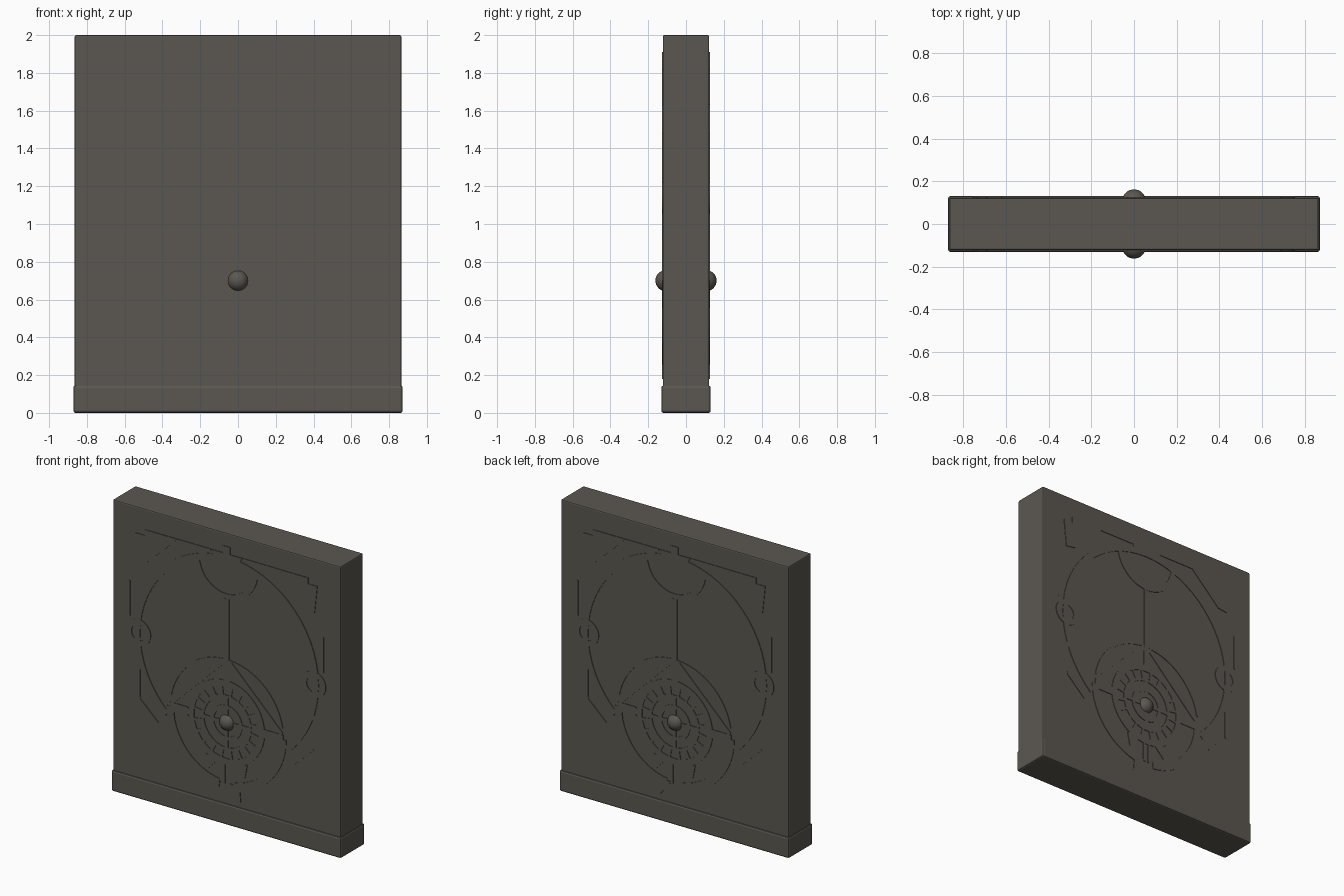
import bpy, bmesh
from math import sin, cos, radians, pi
from mathutils import Vector

cube = bpy.data.objects.get("Cube")
if cube:
    bpy.data.objects.remove(cube, do_unlink=True)

stone = bpy.data.materials.new("dark stone")
stone.use_nodes = True
colour = (0.105, 0.096, 0.082, 1)
stone.diffuse_color = colour
stone.node_tree.nodes["Principled BSDF"].inputs["Base Color"].default_value = colour

FACE = 0.121      # depth of the flat panel
RELIEF = 0.127    # depth of the raised carving
HUB = 0.7         # height of the dial centre
DISC = 1.14       # height of the large ring centre


def finish(bm, name):
    bmesh.ops.recalc_face_normals(bm, faces=bm.faces)
    mesh = bpy.data.meshes.new(name)
    bm.to_mesh(mesh)
    bm.free()
    mesh.materials.append(stone)
    obj = bpy.data.objects.new(name, mesh)
    bpy.context.collection.objects.link(obj)
    return obj


def block(name, size, z, bevel):
    bm = bmesh.new()
    bmesh.ops.create_cube(bm, size=1)
    bmesh.ops.scale(bm, vec=size, verts=bm.verts)
    bmesh.ops.translate(bm, vec=(0, 0, z), verts=bm.verts)
    obj = finish(bm, name)
    mod = obj.modifiers.new("Soft edges", 'BEVEL')
    mod.width = bevel
    mod.segments = 2


def plate(bm, points):
    """Raised prism of an x-z outline, on both the front and the back."""
    for side in (-1, 1):
        low = [bm.verts.new((x, side * (FACE - 0.01), z)) for x, z in points]
        top = [bm.verts.new((x, side * RELIEF, z)) for x, z in points]
        bm.faces.new(top)
        for i in range(len(points)):
            j = (i + 1) % len(points)
            bm.faces.new((low[i], low[j], top[j], top[i]))


def arc(bm, cx, cz, inner, outer, start=0, end=360):
    steps = max(1, round((end - start) / 6))
    for i in range(steps):
        a, b = (radians(start + (end - start) * k / steps) for k in (i, i + 1))
        plate(bm, [(cx + r * cos(t), cz + r * sin(t))
                   for r, t in ((inner, a), (outer, a), (outer, b), (inner, b))])
    # weld the segments and drop the walls between them
    bmesh.ops.remove_doubles(bm, verts=bm.verts, dist=0.0001)
    seen = {}
    for f in bm.faces:
        seen.setdefault(frozenset(f.verts), []).append(f)
    inside = [f for group in seen.values() if len(group) > 1 for f in group]
    bmesh.ops.delete(bm, geom=inside, context='FACES')


def bar(bm, start, end, width):
    a, b = Vector(start), Vector(end)
    d = (b - a).normalized() * width / 2
    n = Vector((-d.y, d.x))
    plate(bm, [tuple(p) for p in (a + n, a - n, b - n, b + n)])


def carving(name, arcs=(), bars=(), plates=()):
    bm = bmesh.new()
    for a in arcs:
        arc(bm, *a)
    for b in bars:
        bar(bm, *b)
    for p in plates:
        plate(bm, p)
    return finish(bm, name)


def spokes(inner, outer, count, width, offset=0):
    result = []
    for i in range(count):
        t = 2 * pi * i / count + offset
        result.append(((inner * cos(t), HUB + inner * sin(t)),
                       (outer * cos(t), HUB + outer * sin(t)), width))
    return result


# Slab and plinth
block("slab", (1.73, 2 * FACE + 0.004, 1.995), 1.0025, 0.008)
block("plinth", (1.744, 0.262, 0.145), 0.0725, 0.012)

# Large ring, top crescent and side roundels
carving("large_ring", arcs=[(0, DISC, 0.655, 0.7, -48, 228)])
carving("top_crescent", arcs=[(0, 1.79, 0.205, 0.24, 186, 354)])
for side, name in ((1, "left"), (-1, "right")):
    carving(name + "_roundel", arcs=[(side * 0.665, DISC, 0.055, 0.09)])

# Centre post, top stub and gable over the dial
carving("centre_post", bars=[((0, 1.0), (0, 1.55), 0.04)])
carving("top_stub", plates=[[(-0.1, 1.82), (0.1, 1.82), (0.12, 1.86),
                             (0.03, 1.86), (0.03, 1.91), (-0.03, 1.91),
                             (-0.03, 1.86), (-0.12, 1.86)]])
carving("gable", arcs=[(0, HUB, 0.425, 0.435, 10, 170)],
        bars=[((s * 0.02, 1.12), (s * 0.42, 0.73), 0.03) for s in (-1, 1)])

# Lower ring around the dial with its cross arms
carving("lower_ring", arcs=[(0, HUB, 0.4, 0.455, 180, 263),
                            (0, HUB, 0.4, 0.455, 277, 360)])
carving("cross_arms",
        bars=[((s * 0.29, HUB), (s * 0.43, HUB), 0.06) for s in (-1, 1)]
        + [((s * 0.018, 0.28), (s * 0.018, 0.43), 0.018) for s in (-1, 1)]
        + [((0, 0.96), (0, 1.1), 0.045)])
carving("lower_braces",
        plates=[[(s * 0.06, 0.43), (s * 0.16, 0.45), (s * 0.14, 0.35)]
                for s in (-1, 1)]
        + [[(0.02, 0.29), (0.1, 0.28), (0.11, 0.18)]])

# Dial: rings, outer cells and inner spokes
carving("dial_rings", arcs=[(0, HUB, 0.245, 0.29), (0, HUB, 0.17, 0.19),
                            (0, HUB, 0.095, 0.12)])
carving("dial_cells", bars=spokes(0.18, 0.255, 20, 0.018, pi / 20))
carving("dial_spokes", bars=spokes(0.04, 0.18, 4, 0.025))

# Corner panels and edge trims
for s, name in ((1, "left"), (-1, "right")):
    carving(name + "_corner_panel",
            plates=[[(s * x, z) for x, z in
                     ((0.37, 1.86), (0.62, 1.86), (0.62, 1.82),
                      (0.69, 1.82), (0.67, 1.63), (0.6, 1.64))]])
    carving(name + "_trim",
            bars=[((s * 0.12, 1.855), (s * 0.38, 1.855), 0.012),
                  ((s * 0.735, 1.24), (s * 0.735, 1.48), 0.01),
                  ((s * 0.66, 0.7), (s * 0.66, 0.95), 0.01),
                  ((s * 0.66, 0.69), (s * 0.52, 0.56), 0.01)])

# Domed knobs on both faces
for side, name in ((-1, "front_knob"), (1, "back_knob")):
    bm = bmesh.new()
    bmesh.ops.create_uvsphere(bm, u_segments=32, v_segments=16, radius=0.056)
    bmesh.ops.translate(bm, vec=(0, side * 0.106, HUB), verts=bm.verts)
    for f in bm.faces:
        f.smooth = True
    finish(bm, name)
